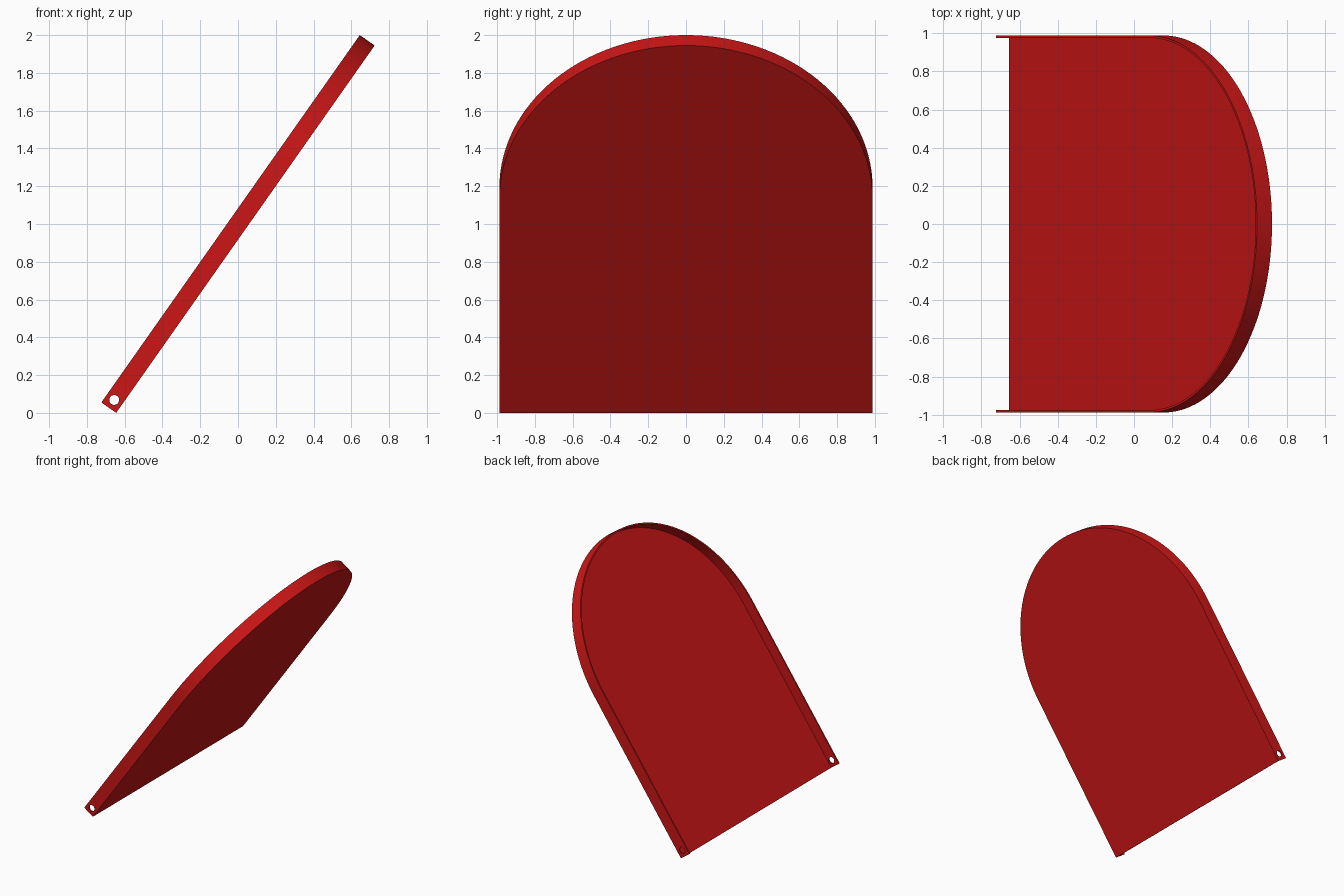
import bpy, bmesh, math
from mathutils import Matrix, Vector

if "Cube" in bpy.data.objects:
    bpy.data.objects.remove(bpy.data.objects["Cube"])

R, L, DEPTH, WALL = 0.988, 2.378, 0.096, 0.012
TILT = Matrix.Translation((-0.645, 0, 0)) @ Matrix.Rotation(-math.radians(54.87), 4, 'Y')


def arch_prism(name, radius, start, z0, z1, segments=64):
    """Solid with a straight end at x=start and a semicircular far end."""
    cx = L - R
    outline = [(start, -radius)]
    for i in range(segments + 1):
        a = -math.pi / 2 + math.pi * i / segments
        outline.append((cx + radius * math.cos(a), radius * math.sin(a)))
    outline.append((start, radius))
    bm = bmesh.new()
    face = bm.faces.new([bm.verts.new((x, y, z0)) for x, y in outline])
    ext = bmesh.ops.extrude_face_region(bm, geom=[face])
    top = [v for v in ext['geom'] if isinstance(v, bmesh.types.BMVert)]
    bmesh.ops.translate(bm, verts=top, vec=Vector((0, 0, z1 - z0)))
    bmesh.ops.recalc_face_normals(bm, faces=bm.faces)
    return add_object(name, bm)


def add_object(name, bm):
    mesh = bpy.data.meshes.new(name)
    bm.to_mesh(mesh)
    bm.free()
    obj = bpy.data.objects.new(name, mesh)
    bpy.context.collection.objects.link(obj)
    obj.matrix_world = TILT
    return obj


# Arched panel, hollowed to leave a thin floor and rim, open at the low end
panel = arch_prism("arched_panel", R, 0, 0, DEPTH)
cavity = arch_prism("cavity_cutter", R - WALL, -0.2, WALL, DEPTH + 0.1)

# Pivot hole through both side walls
bm = bmesh.new()
bmesh.ops.create_cone(bm, cap_ends=True, segments=32, radius1=0.026, radius2=0.026, depth=2.4,
                      matrix=Matrix.Translation((0.05, 0, DEPTH / 2)) @ Matrix.Rotation(math.pi / 2, 4, 'X'))
hole = add_object("pivot_hole_cutter", bm)

bpy.context.view_layer.objects.active = panel
panel.select_set(True)
bpy.context.view_layer.update()
for cutter in (cavity, hole):
    mod = panel.modifiers.new(cutter.name, 'BOOLEAN')
    mod.operation = 'DIFFERENCE'
    mod.solver = 'EXACT'
    mod.object = cutter
    bpy.ops.object.modifier_apply(modifier=mod.name)
    bpy.data.objects.remove(cutter)
bpy.ops.object.shade_smooth_by_angle(angle=math.radians(30))

# Red paint
red = bpy.data.materials.new("red")
red.diffuse_color = (0.6, 0.008, 0.008, 1)
red.use_nodes = True
red.node_tree.nodes["Principled BSDF"].inputs["Base Color"].default_value = red.diffuse_color
panel.data.materials.clear()
panel.data.materials.append(red)
